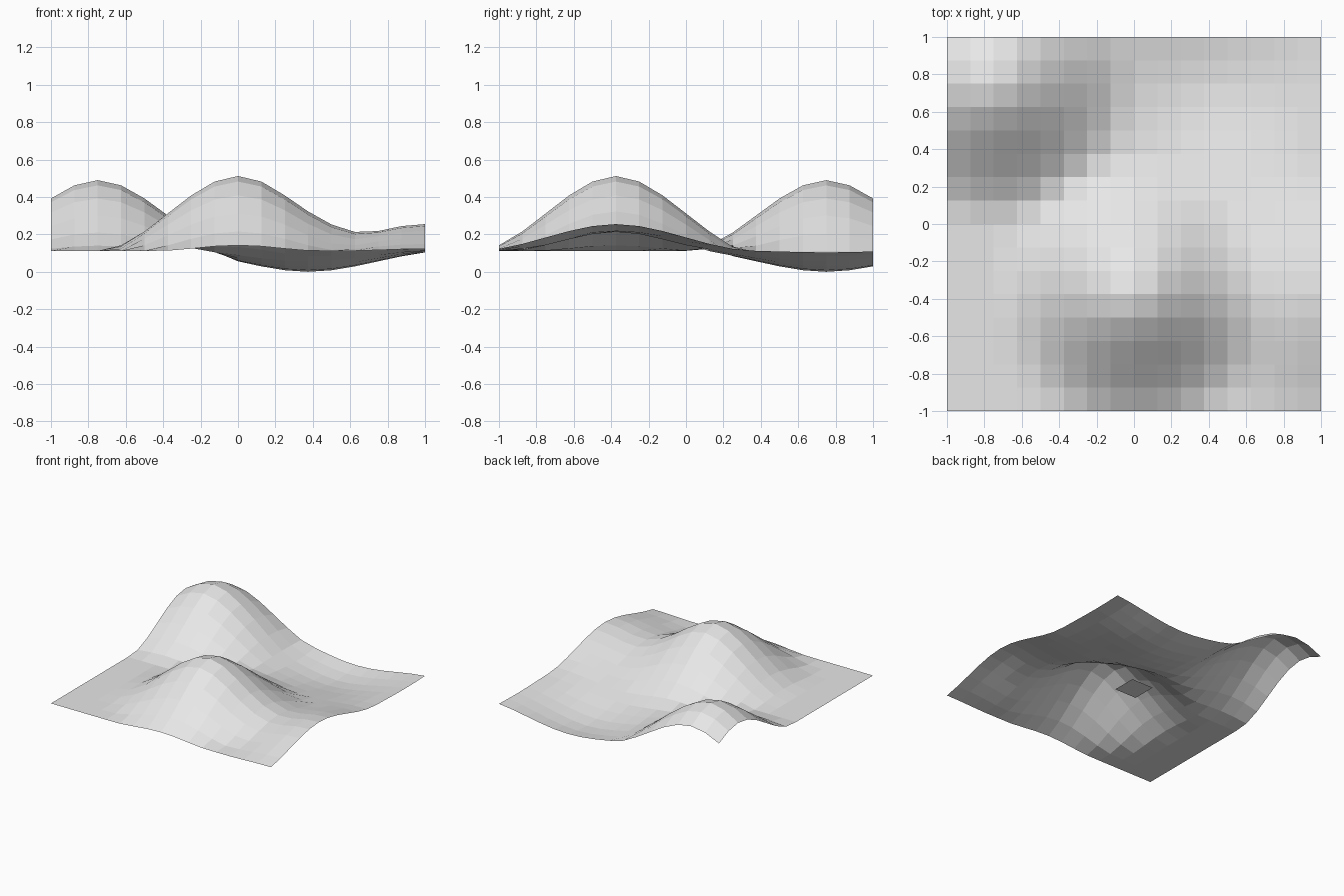
import bpy
import bmesh
import math

if "Cube" in bpy.data.objects:
    bpy.data.objects.remove(bpy.data.objects["Cube"])

BASE = 0.112    # level of the flat ground
RADIUS = 0.75   # reach of every hill and dip

# x, y, height of each smooth bump (negative is a dip)
BUMPS = [
    (0.0, -0.375, 0.40),
    (-0.75, 0.75, 0.378),
    (1.0, -0.375, 0.143),
    (0.375, 0.75, -0.112),
]

grey = bpy.data.materials.new("light_grey")
grey.diffuse_color = (0.8, 0.8, 0.8, 1.0)
grey.use_nodes = True
grey.node_tree.nodes["Principled BSDF"].inputs["Base Color"].default_value = grey.diffuse_color


def falloff(distance):
    """Smooth bell from 1 at the centre to 0 at the radius."""
    t = max(0.0, 1.0 - distance / RADIUS)
    return t * t * (3.0 - 2.0 * t)


def height(x, y):
    return BASE + sum(h * falloff(math.hypot(x - cx, y - cy)) for cx, cy, h in BUMPS)


def make_sheet(name, size, segments, surface):
    """Flat-shaded square grid lifted to a height function."""
    bm = bmesh.new()
    bmesh.ops.create_grid(bm, x_segments=segments, y_segments=segments, size=size / 2)
    for v in bm.verts:
        v.co.z = surface(v.co.x, v.co.y)
    mesh = bpy.data.meshes.new(name)
    bm.to_mesh(mesh)
    bm.free()
    mesh.materials.append(grey)
    obj = bpy.data.objects.new(name, mesh)
    bpy.context.collection.objects.link(obj)
    return obj


# Rolling landscape
make_sheet("terrain", 2.0, 16, height)

# Small flat square hidden beneath the middle of the landscape
make_sheet("small_plate", 0.2, 1, lambda x, y: BASE)
